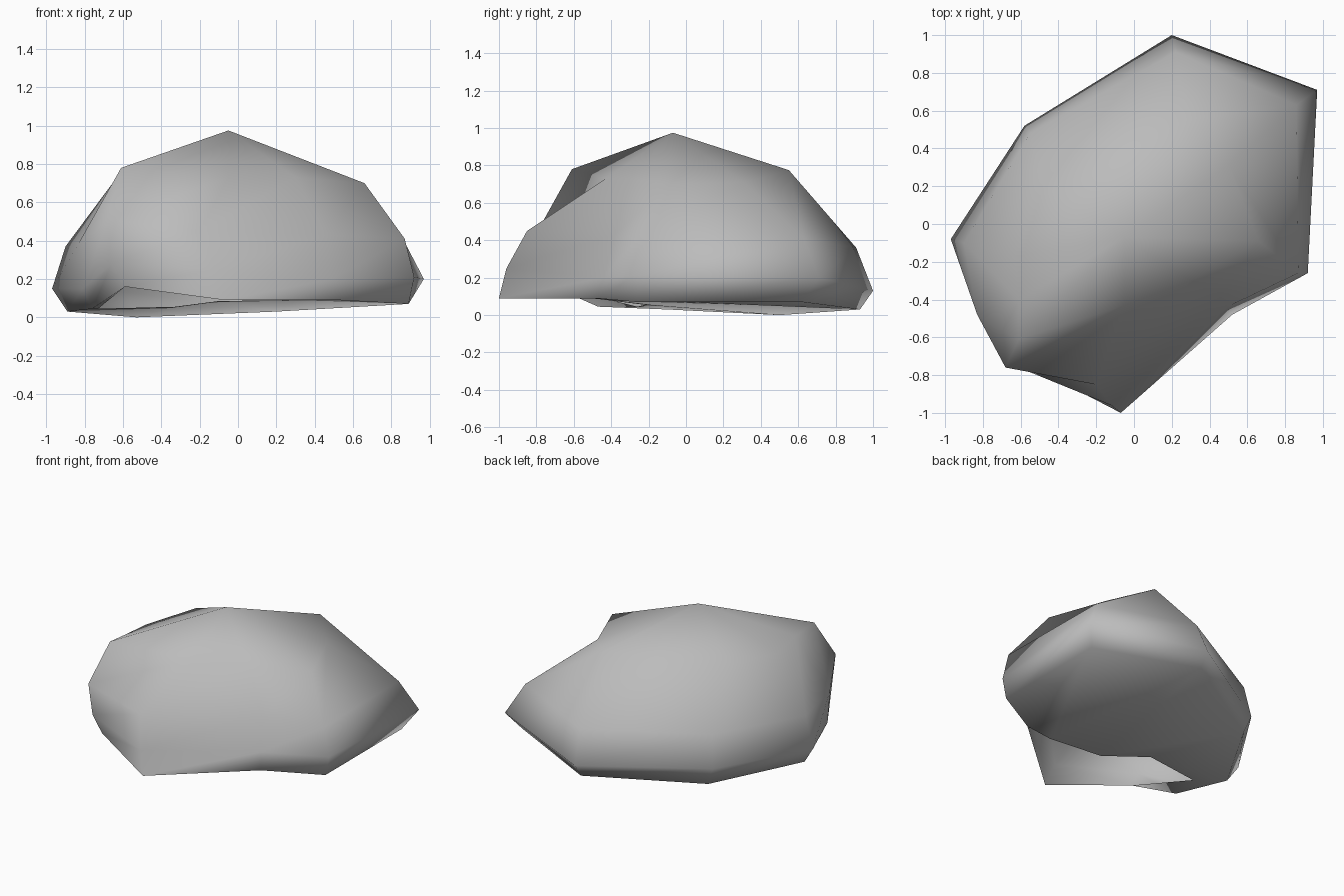
import bpy
import bmesh

# Remove only the default cube
default_cube = bpy.data.objects.get("Cube")
if default_cube:
    bpy.data.objects.remove(default_cube, do_unlink=True)


def make_material(name, colour):
    material = bpy.data.materials.new(name)
    material.use_nodes = True
    material.diffuse_color = colour
    shader = material.node_tree.nodes["Principled BSDF"]
    shader.inputs["Base Color"].default_value = colour
    shader.inputs["Roughness"].default_value = 0.9
    return material


def bridge(mesh, lower, upper, closed):
    """Join two rows of vertices with quads."""
    count = len(lower)
    for i in range(count if closed else count - 1):
        j = (i + 1) % count
        mesh.faces.new((lower[i], lower[j], upper[j], upper[i]))


# Boulder corners, each running rim, belly, shoulder, crown
columns = [
    [(.89, -.26, .07), (.92, -.26, .21), (.87, -.26, .41), (.66, -.09, .7)],     # right
    [(.89, .62, .07), (.97, .71, .2), (.86, .63, .41), (.5, .31, .71)],          # back right
    [(.2, .93, .03), (.2, 1, .13), (.22, .91, .36), (.28, .55, .775)],           # back
    [(-.53, .5, 0), (-.58, .52, .13), (-.55, .48, .36), (-.48, .2, .75)],        # back left
    [(-.89, -.1, .03), (-.97, -.08, .15), (-.9, -.1, .37), (-.63, -.17, .73)],   # left
    [(-.76, -.47, .045), (-.81, -.48, .15), (-.83, -.48, .39), (-.61, -.4, .76)],
    [(-.59, -.73, .16), (-.66, -.74, .28), (-.68, -.76, .51), (-.61, -.61, .78)],
    [(-.07, -1, .09), (-.12, -.96, .25), (-.2, -.85, .45), (-.05, -.43, .73)],   # front
    [(.52, -.48, .09), (.49, -.44, .2), (.46, -.38, .43), (.3, -.3, .73)],       # front right
]
peak_position = (-.05, -.07, .975)

# Inner edge of the partial underside, from right round to left
underside_edge = [(.3, -.51, .09), (-.1, -.46, .085), (-.33, -.22, .055), (-.73, -.26, .045)]

mesh = bmesh.new()

# Outer wall
rings = [[mesh.verts.new(point) for point in ring] for ring in zip(*columns)]
for lower, upper in zip(rings, rings[1:]):
    bridge(mesh, lower, upper, closed=True)

# Rounded crown rising to the peak
peak = mesh.verts.new(peak_position)
crown = rings[-1]
for i, vert in enumerate(crown):
    mesh.faces.new((vert, crown[(i + 1) % len(crown)], peak))

# Underside, open towards the front and tucked under the left corner
rim = rings[0]
inner = [rim[-1]] + [mesh.verts.new(point) for point in underside_edge]
bridge(mesh, inner, rim[:len(inner)], closed=False)
for i in (4, 5):
    mesh.faces.new((inner[-1], rim[i + 1], rim[i]))

# Soft shading over the coarse facets
for face in mesh.faces:
    face.smooth = True
data = bpy.data.meshes.new("boulder")
mesh.to_mesh(data)
mesh.free()

boulder = bpy.data.objects.new("boulder", data)
bpy.context.collection.objects.link(boulder)
data.materials.append(make_material("stone grey", (.5, .5, .5, 1)))
